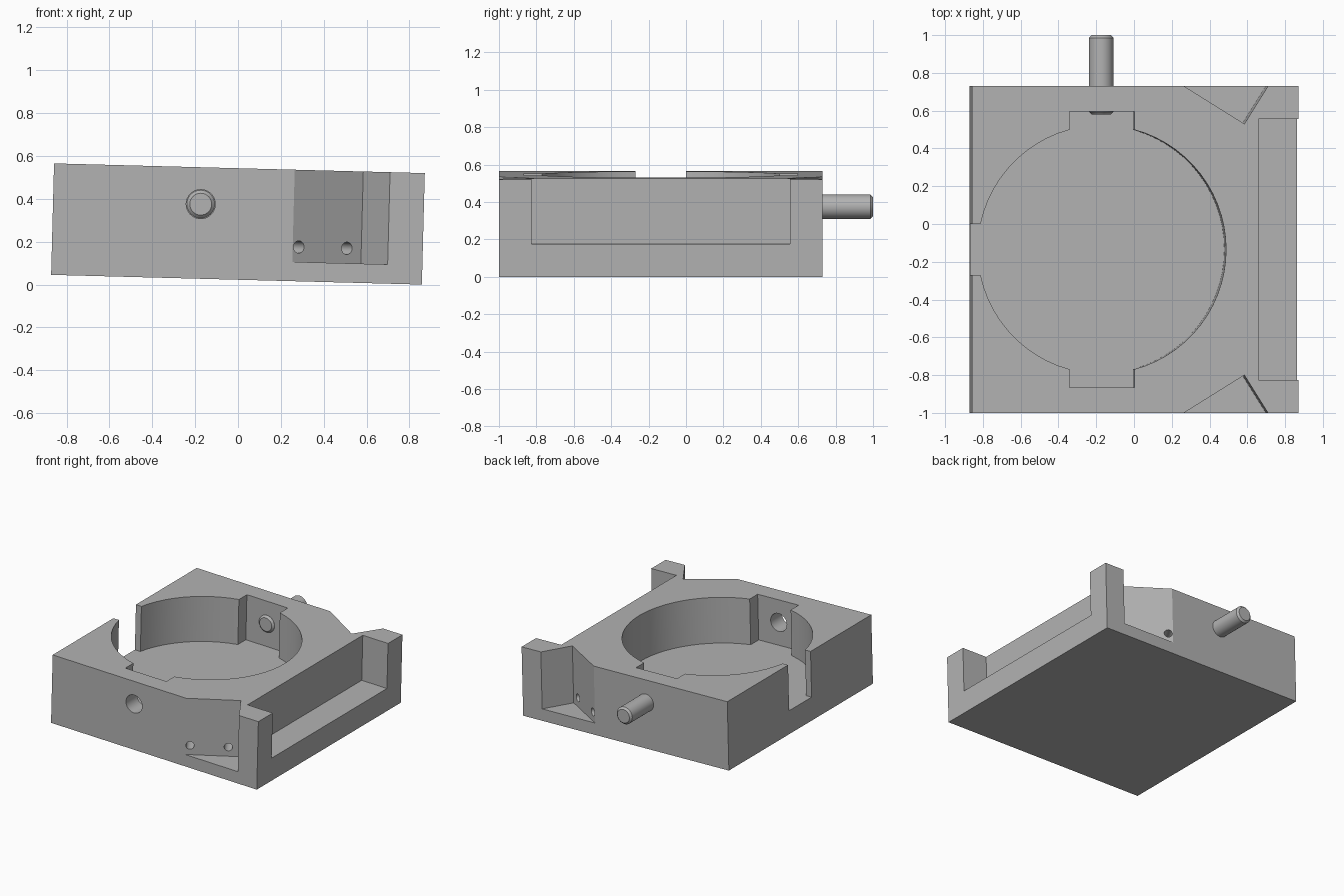
import bpy, bmesh
from math import radians, sin, cos, acos, asin, pi
from mathutils import Matrix, Vector

if "Cube" in bpy.data.objects:
    bpy.data.objects.remove(bpy.data.objects["Cube"])

# One plain grey for everything
GREY = (0.45, 0.45, 0.45, 1)
grey = bpy.data.materials.new("plain grey")
grey.use_nodes = True
grey.diffuse_color = GREY
grey.node_tree.nodes["Principled BSDF"].inputs["Base Color"].default_value = GREY

# Main sizes, in the block's own untilted frame
HALF, HEIGHT, MID_Y = 0.865, 0.52, -0.135
BORE_X, BORE_R = -0.176, 0.657
NOTCH_W, NOTCH_L, SLOT_W = 0.1725, 0.73, 0.135
POCKET_Z, CORNER_Z, ROD_Z, SCREW_Z = 0.175, 0.09, 0.348, 0.16
ROD_R, TOP = 0.065, HEIGHT + 0.2
TILT = Matrix.Translation((-0.007, 0, sin(radians(1.5)) * HALF)) @ Matrix.Rotation(radians(1.5), 4, "Y")


def make_object(name, bm):
    bmesh.ops.recalc_face_normals(bm, faces=bm.faces)
    mesh = bpy.data.meshes.new(name)
    bm.to_mesh(mesh)
    bm.free()
    mesh.materials.append(grey)
    ob = bpy.data.objects.new(name, mesh)
    bpy.context.collection.objects.link(ob)
    return ob


def prism(name, outline, bottom, top):
    bm = bmesh.new()
    face = bm.faces.new([bm.verts.new((x, y, bottom)) for x, y in outline])
    made = bmesh.ops.extrude_face_region(bm, geom=[face])["geom"]
    bmesh.ops.translate(bm, vec=(0, 0, top - bottom),
                        verts=[v for v in made if isinstance(v, bmesh.types.BMVert)])
    return make_object(name, bm)


def box(name, x0, x1, y0, y1, z0, z1):
    return prism(name, [(x0, y0), (x1, y0), (x1, y1), (x0, y1)], z0, z1)


def cylinder(name, start, end, radius, sides=32):
    start, end = Vector(start), Vector(end)
    axis = end - start
    place = Matrix.Translation((start + end) / 2) @ axis.to_track_quat("Z", "Y").to_matrix().to_4x4()
    bm = bmesh.new()
    bmesh.ops.create_cone(bm, cap_ends=True, segments=sides, radius1=radius, radius2=radius,
                          depth=axis.length, matrix=place)
    return make_object(name, bm)


def bake(ob):
    graph = bpy.context.evaluated_depsgraph_get()
    mesh = bpy.data.meshes.new_from_object(ob.evaluated_get(graph))
    ob.modifiers.clear()
    ob.data = mesh


def arc(start, end, steps):
    return [(BORE_R * cos(start + (end - start) * i / steps),
             BORE_R * sin(start + (end - start) * i / steps)) for i in range(steps + 1)]


# Bore outline with its two end notches and the side slot
a, s = acos(NOTCH_W / BORE_R), asin(SLOT_W / BORE_R)
outline = arc(-a, a, 28)
outline += [(NOTCH_W, NOTCH_L), (-NOTCH_W, NOTCH_L)]
outline += arc(pi - a, pi - s, 11)
outline += [(-0.8, SLOT_W), (-0.8, -SLOT_W)]
outline += arc(pi + s, pi + a, 11)
outline += [(-NOTCH_W, -NOTCH_L), (NOTCH_W, -NOTCH_L)]
outline = [(x + BORE_X, y + MID_Y) for x, y in outline]

block = box("block", -HALF, HALF, MID_Y - HALF, MID_Y + HALF, 0, HEIGHT)
cutters = [
    prism("bore_cutter", outline, POCKET_Z, TOP),
    box("side_recess_cutter", 0.653, 1.1, MID_Y - 0.692, MID_Y + 0.692, POCKET_Z, TOP),
    cylinder("front_hole_cutter", (BORE_X, -1.1, ROD_Z), (BORE_X, -0.8, ROD_Z), 0.068),
]

# Angled corner recesses with two screw holes each, front and back
for side in (-1, 1):
    def at(x, depth):
        return Vector((x, MID_Y + side * (HALF - depth), 0))
    near, apex, far = at(0.258, 0), at(0.578, 0.2), at(0.703, 0)
    # Both walls run on past the outer face so the cut is clean
    near_out = near + (near - apex) * 0.5
    far_out = far + (far - apex) * 0.5
    cutters.append(prism("corner_cutter", [p.xy for p in (near_out, apex, far_out)], CORNER_Z, TOP))
    along = (apex - near).normalized()
    inward = Vector((-along.y * -side, along.x * -side, 0))
    if inward.y * side > 0:
        inward.negate()
    for t in (0.09, 0.79):
        spot = near.lerp(apex, t) + Vector((0, 0, SCREW_Z))
        cutters.append(cylinder("screw_hole_cutter", spot - inward * 0.06,
                                spot + inward * 0.13, 0.029, 20))

for cutter in cutters:
    cutter.hide_render = True
    mod = block.modifiers.new("cut", "BOOLEAN")
    mod.operation, mod.solver, mod.object = "DIFFERENCE", "EXACT", cutter
bake(block)
for cutter in cutters:
    bpy.data.objects.remove(cutter)

# Round pin through the back wall, chamfered at both ends
rod = cylinder("rod", (BORE_X, 0.58, ROD_Z), (BORE_X, 1.0, ROD_Z), ROD_R)
chamfer = rod.modifiers.new("chamfer", "BEVEL")
chamfer.width, chamfer.segments, chamfer.limit_method = 0.014, 1, "ANGLE"
bake(rod)

# Smooth the round walls, then lean everything slightly
for ob in (block, rod):
    ob.matrix_world = TILT
    bpy.ops.object.select_all(action="DESELECT")
    ob.select_set(True)
    bpy.context.view_layer.objects.active = ob
    bpy.ops.object.shade_smooth_by_angle(angle=radians(30))
